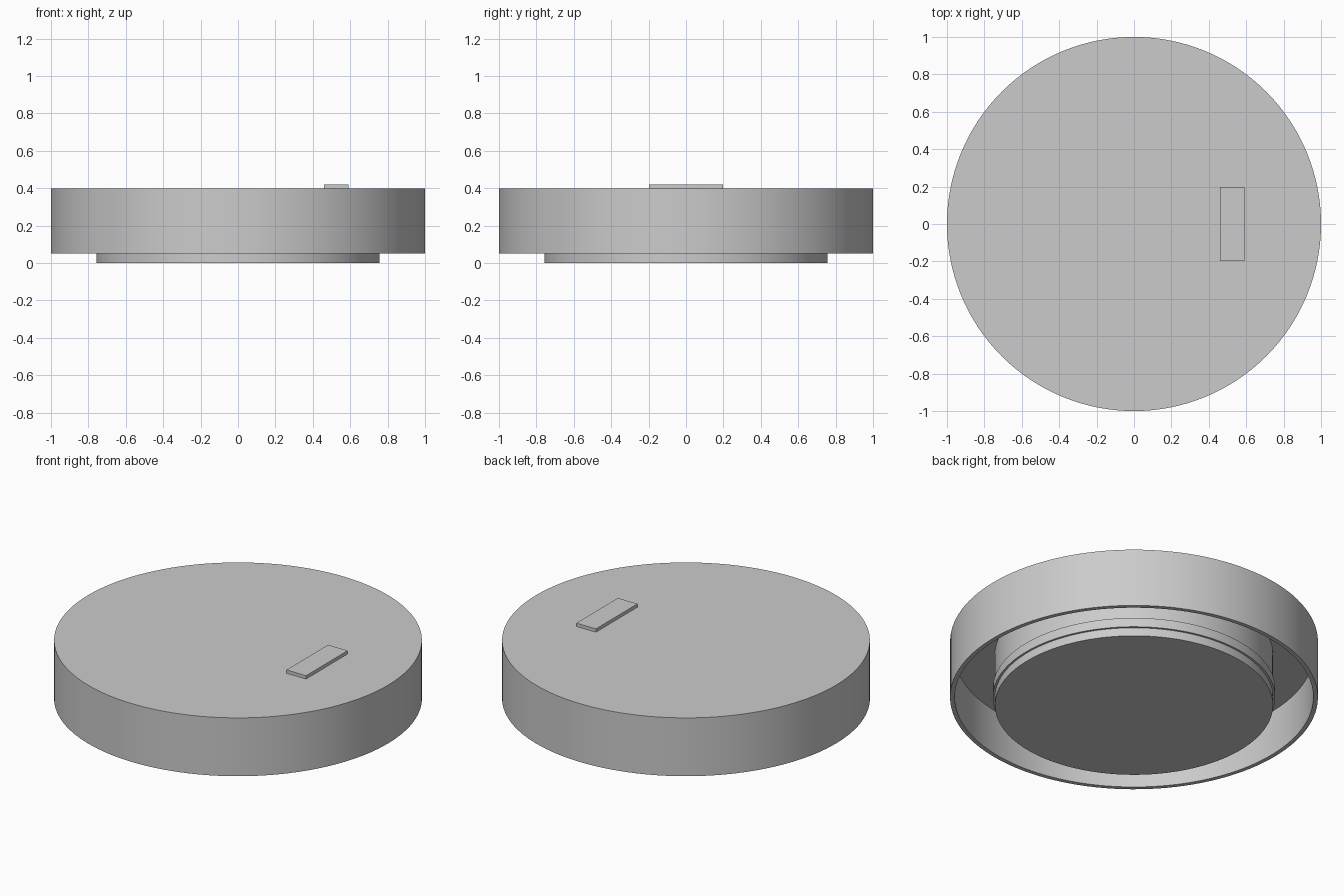
import bpy
import bmesh
from math import radians
from mathutils import Matrix, Vector

cube = bpy.data.objects.get("Cube")
if cube:
    bpy.data.objects.remove(cube, do_unlink=True)

# Main heights and radii
RIM_Z, CEILING_Z, TOP_Z, TAB_TOP = 0.05, 0.32, 0.4, 0.42
OUTER_R, INNER_R = 1.0, 0.975
PLUG_R, BEAD_R, BEAD_TOP = 0.756, 0.768, 0.105
SIDES = 128

grey = bpy.data.materials.new("plain_grey")
grey.use_nodes = True
grey.diffuse_color = (0.6, 0.6, 0.6, 1)
grey.node_tree.nodes["Principled BSDF"].inputs["Base Color"].default_value = (0.6, 0.6, 0.6, 1)


def finish(name, bm):
    """Turn a bmesh into a named, shaded object."""
    bmesh.ops.recalc_face_normals(bm, faces=bm.faces)
    mesh = bpy.data.meshes.new(name)
    bm.to_mesh(mesh)
    bm.free()
    mesh.materials.append(grey)
    obj = bpy.data.objects.new(name, mesh)
    bpy.context.collection.objects.link(obj)
    bpy.ops.object.select_all(action='DESELECT')
    obj.select_set(True)
    bpy.context.view_layer.objects.active = obj
    bpy.ops.object.shade_smooth_by_angle(angle=radians(30))
    return obj


def lathe(name, profile):
    """Revolve (radius, height) points, with a flat cap on each end ring."""
    bm = bmesh.new()
    verts = [bm.verts.new((r, 0, z)) for r, z in profile]
    edges = [bm.edges.new(pair) for pair in zip(verts, verts[1:])]
    bmesh.ops.spin(bm, geom=verts + edges, cent=(0, 0, 0), axis=(0, 0, 1),
                   angle=radians(360), steps=SIDES, use_merge=True)
    bmesh.ops.remove_doubles(bm, verts=bm.verts, dist=0.0001)
    bmesh.ops.holes_fill(bm, edges=[e for e in bm.edges if e.is_boundary], sides=0)
    return finish(name, bm)


# Lid shell: thick top plate with a thin hanging skirt
lathe("lid_shell", [(OUTER_R, TOP_Z), (OUTER_R, RIM_Z),
                    (INNER_R, RIM_Z), (INNER_R, CEILING_Z)])

# Plug below the lid, with a raised sealing bead
lathe("plug", [(PLUG_R, 0), (PLUG_R, RIM_Z), (BEAD_R, RIM_Z),
               (BEAD_R, BEAD_TOP), (PLUG_R, BEAD_TOP), (PLUG_R, CEILING_Z)])

# Small raised tab on the top
bm = bmesh.new()
size = Vector((0.13, 0.394, TAB_TOP - TOP_Z))
centre = Vector((0.525, 0, (TOP_Z + TAB_TOP) / 2))
bmesh.ops.create_cube(bm, size=1, matrix=Matrix.Translation(centre) @ Matrix.Diagonal(size).to_4x4())
finish("top_tab", bm)
